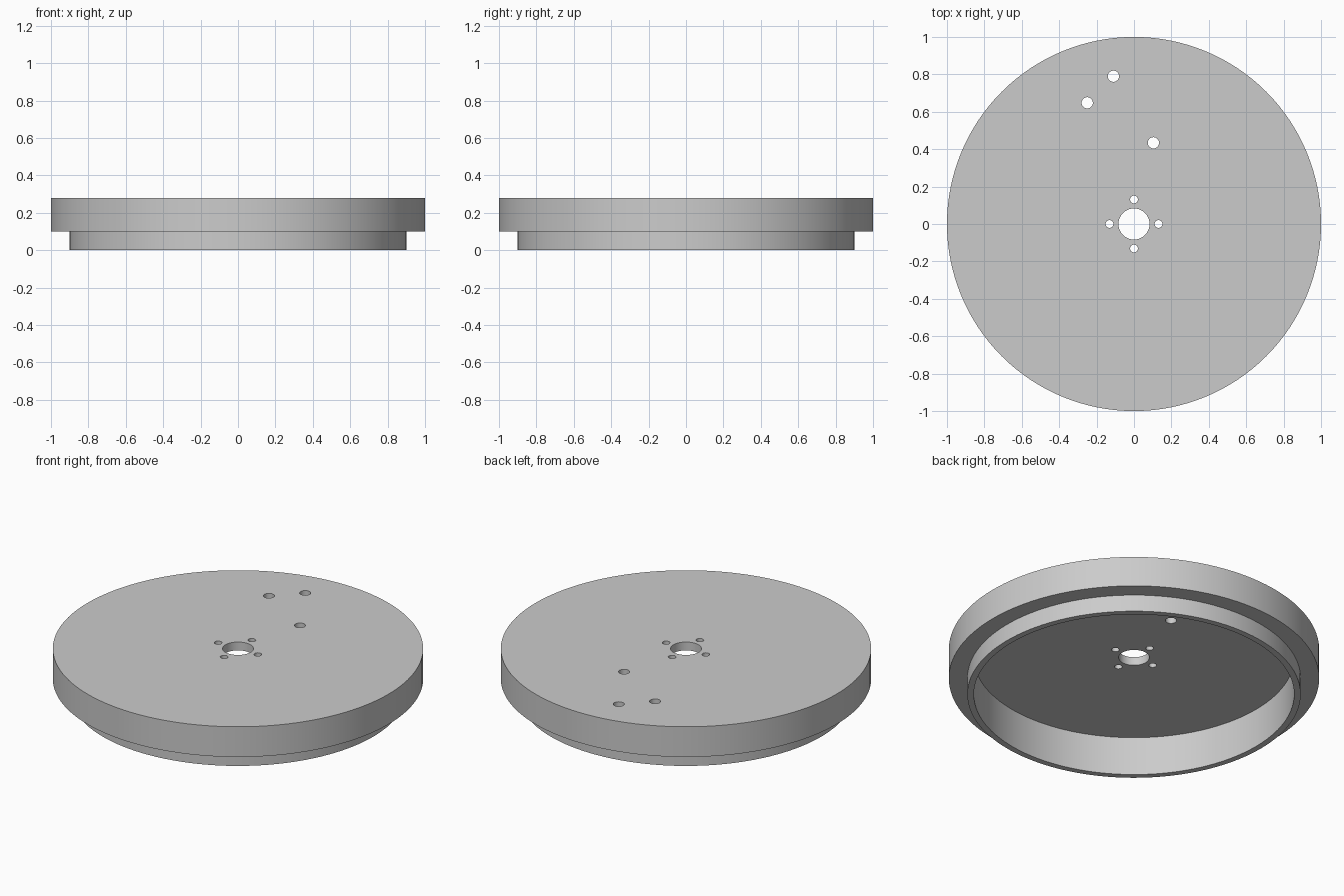
import bpy, bmesh, math
from mathutils import Matrix, Vector

old = bpy.data.objects.get("Cube")
if old:
    bpy.data.objects.remove(old, do_unlink=True)

SEGMENTS = 128
TOP, FLOOR, STEP = 0.28, 0.23, 0.10

grey = bpy.data.materials.new("plain grey")
grey.use_nodes = True
colour = (0.6, 0.6, 0.6, 1)
grey.diffuse_color = colour
grey.node_tree.nodes["Principled BSDF"].inputs["Base Color"].default_value = colour


def make_object(name, bm):
    bmesh.ops.recalc_face_normals(bm, faces=bm.faces)
    mesh = bpy.data.meshes.new(name)
    bm.to_mesh(mesh)
    bm.free()
    mesh.materials.append(grey)
    obj = bpy.data.objects.new(name, mesh)
    bpy.context.collection.objects.link(obj)
    return obj


def lathe(name, profile):
    """Spin a closed (radius, height) outline around the z axis."""
    bm = bmesh.new()
    verts = [bm.verts.new((r, 0, z)) for r, z in profile]
    edges = [bm.edges.new((a, b)) for a, b in zip(verts, verts[1:] + verts[:1])]
    bmesh.ops.spin(bm, geom=verts + edges, cent=(0, 0, 0), axis=(0, 0, 1),
                   angle=math.tau, steps=SEGMENTS, use_duplicate=False)
    bmesh.ops.remove_doubles(bm, verts=bm.verts, dist=1e-5)
    return make_object(name, bm)


# Stepped cover: wide disc, narrower locating rim below, hollow underside, bore
cover = lathe("round_cover", [
    (0.083, TOP), (1.0, TOP), (1.0, STEP), (0.9, STEP), (0.9, 0),
    (0.865, 0), (0.865, FLOOR), (0.083, FLOOR)])

# Four screw holes around the bore and three larger offset holes
holes = [(0.131 * math.cos(k * math.pi / 2), 0.131 * math.sin(k * math.pi / 2), 0.021)
         for k in range(4)]
holes += [(-0.11, 0.79, 0.03), (-0.25, 0.648, 0.03), (0.104, 0.434, 0.03)]
bm = bmesh.new()
for x, y, r in holes:
    bmesh.ops.create_cone(bm, cap_ends=True, segments=32, radius1=r, radius2=r,
                          depth=0.2, matrix=Matrix.Translation(Vector((x, y, 0.25))))
cutter = make_object("hole_cutter", bm)
cutter.hide_render = True

cut = cover.modifiers.new("holes", "BOOLEAN")
cut.operation = "DIFFERENCE"
cut.solver = "EXACT"
cut.object = cutter

bpy.ops.object.select_all(action="DESELECT")
cover.select_set(True)
bpy.context.view_layer.objects.active = cover
bpy.ops.object.modifier_apply(modifier=cut.name)
bpy.data.objects.remove(cutter, do_unlink=True)
bpy.ops.object.shade_smooth_by_angle(angle=math.radians(30))
